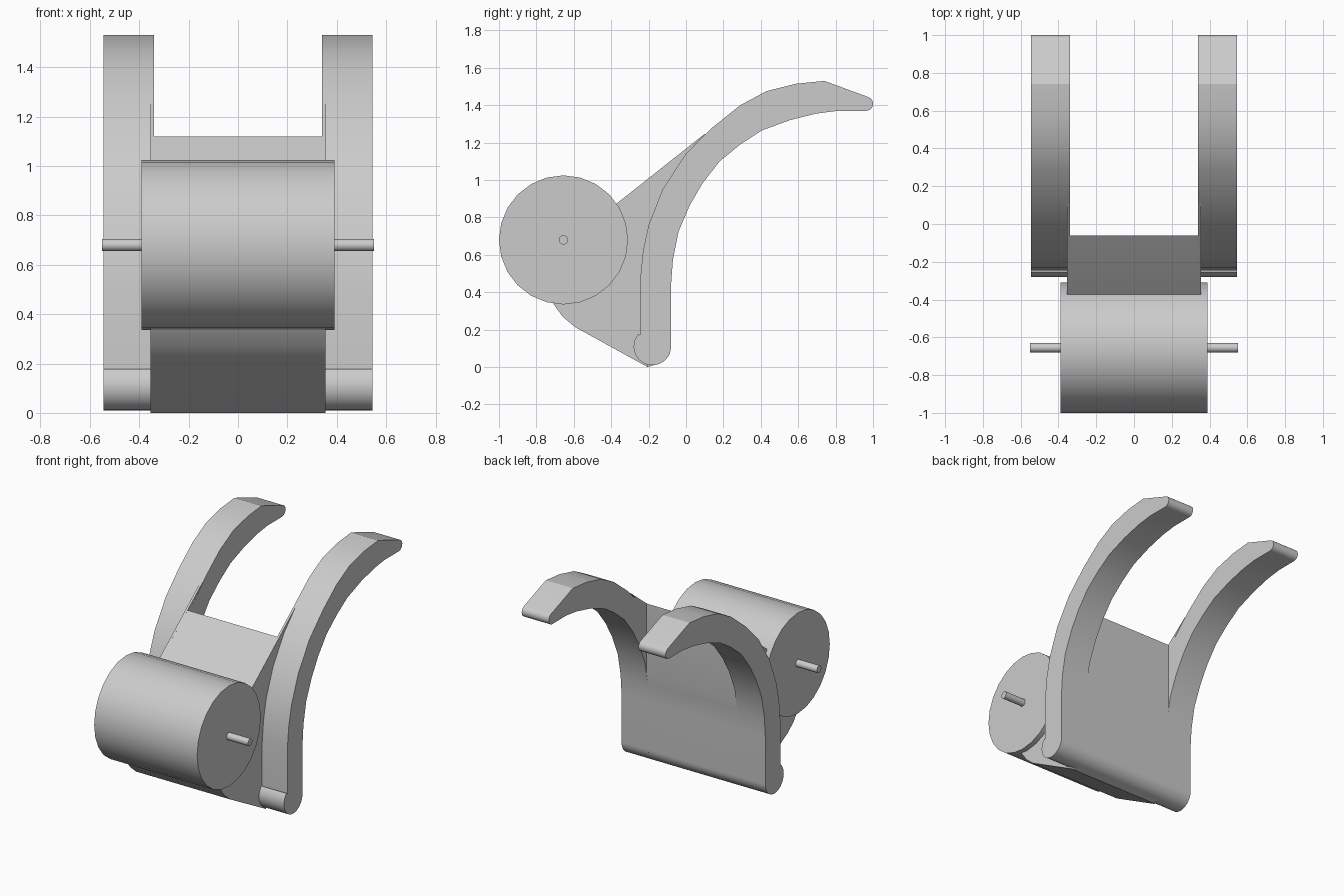
import bpy
import bmesh
from math import sin, cos, radians

if "Cube" in bpy.data.objects:
    bpy.data.objects.remove(bpy.data.objects["Cube"], do_unlink=True)

# One plain grey for every part
GREY = (0.6, 0.6, 0.6, 1.0)
grey = bpy.data.materials.new("plain grey")
grey.use_nodes = True
grey.diffuse_color = GREY
grey.node_tree.nodes["Principled BSDF"].inputs["Base Color"].default_value = GREY


def arc(centre, radius, start, end, steps):
    """Points on a circular arc in the side (y, z) plane."""
    points = []
    for i in range(steps + 1):
        angle = radians(start + (end - start) * i / steps)
        points.append((centre[0] + radius * cos(angle), centre[1] + radius * sin(angle)))
    return points


def extrude_profile(name, profile, left, right):
    """Solid made from a side profile, extruded along x."""
    bm = bmesh.new()
    face = bm.faces.new([bm.verts.new((left, y, z)) for y, z in profile])
    result = bmesh.ops.extrude_face_region(bm, geom=[face])
    moved = [g for g in result["geom"] if isinstance(g, bmesh.types.BMVert)]
    bmesh.ops.translate(bm, verts=moved, vec=(right - left, 0, 0))
    bmesh.ops.recalc_face_normals(bm, faces=bm.faces)
    mesh = bpy.data.meshes.new(name)
    bm.to_mesh(mesh)
    bm.free()
    mesh.materials.append(grey)
    obj = bpy.data.objects.new(name, mesh)
    bpy.context.collection.objects.link(obj)
    bpy.ops.object.select_all(action="DESELECT")
    obj.select_set(True)
    bpy.context.view_layer.objects.active = obj
    bpy.ops.object.shade_smooth_by_angle(angle=radians(24))
    return obj


ARM_INNER = 0.34
ARM_OUTER = 0.545
CHEEK_OUTER = 0.355
FOOT = (-0.18, 0.11)
FOOT_RADIUS = 0.1

# Front and back curves of the hooked arm, both from bottom to top
arm_front = [(-.245, .17), (-.245, .47), (-.23, .62), (-.2, .76), (-.125, .95), (-.005, 1.135),
             (.14, 1.28), (.29, 1.4), (.43, 1.475), (.59, 1.515), (.74, 1.53)]
arm_back = [(-.08, .44), (-.07, .575), (-.04, .725), (.02, .865), (.09, .985), (.18, 1.1),
            (.29, 1.19), (.405, 1.265), (.555, 1.32), (.695, 1.355), (.81, 1.37)]
arm_tip = arc((.962, 1.408), .038, 70, -90, 12)
foot_arc = arc(FOOT, FOOT_RADIUS, 0, -222, 20)
arm_profile = arm_front + arm_tip + arm_back[::-1] + foot_arc

# Front and underside of the body, shared by the core and its cheeks
body_front = [(-.205, 0), (-.595, .215), (-.66, .27), (-.71, .34), (-.655, .6), (-.37, .875)]

# Central body with a flat upright back between the arms
core_back = [(-.06, 1.12), (-.06, .63)] + arm_back[1::-1]
core_profile = body_front + core_back + arc(FOOT, FOOT_RADIUS, 0, -85, 8)
extrude_profile("body", core_profile, -ARM_INNER, ARM_INNER)

# Thin cheeks fill the gap between the sloping top and each arm
cheek_profile = body_front + [(.11, 1.255)] + arm_front[5::-1] + [FOOT]

for side, sign in (("left", 1), ("right", -1)):
    extrude_profile(side + "_arm", arm_profile, sign * ARM_INNER, sign * ARM_OUTER)
    extrude_profile(side + "_cheek", cheek_profile, sign * ARM_INNER, sign * CHEEK_OUTER)

# Drum and the axle that runs through it
DRUM_CENTRE = (-.655, .68)
drum_circle = arc(DRUM_CENTRE, .345, 0, 360, 24)[:-1]
axle_circle = arc(DRUM_CENTRE, .025, 0, 360, 16)[:-1]
extrude_profile("drum", drum_circle, -.39, .39)
extrude_profile("axle", axle_circle, -.55, .55)
